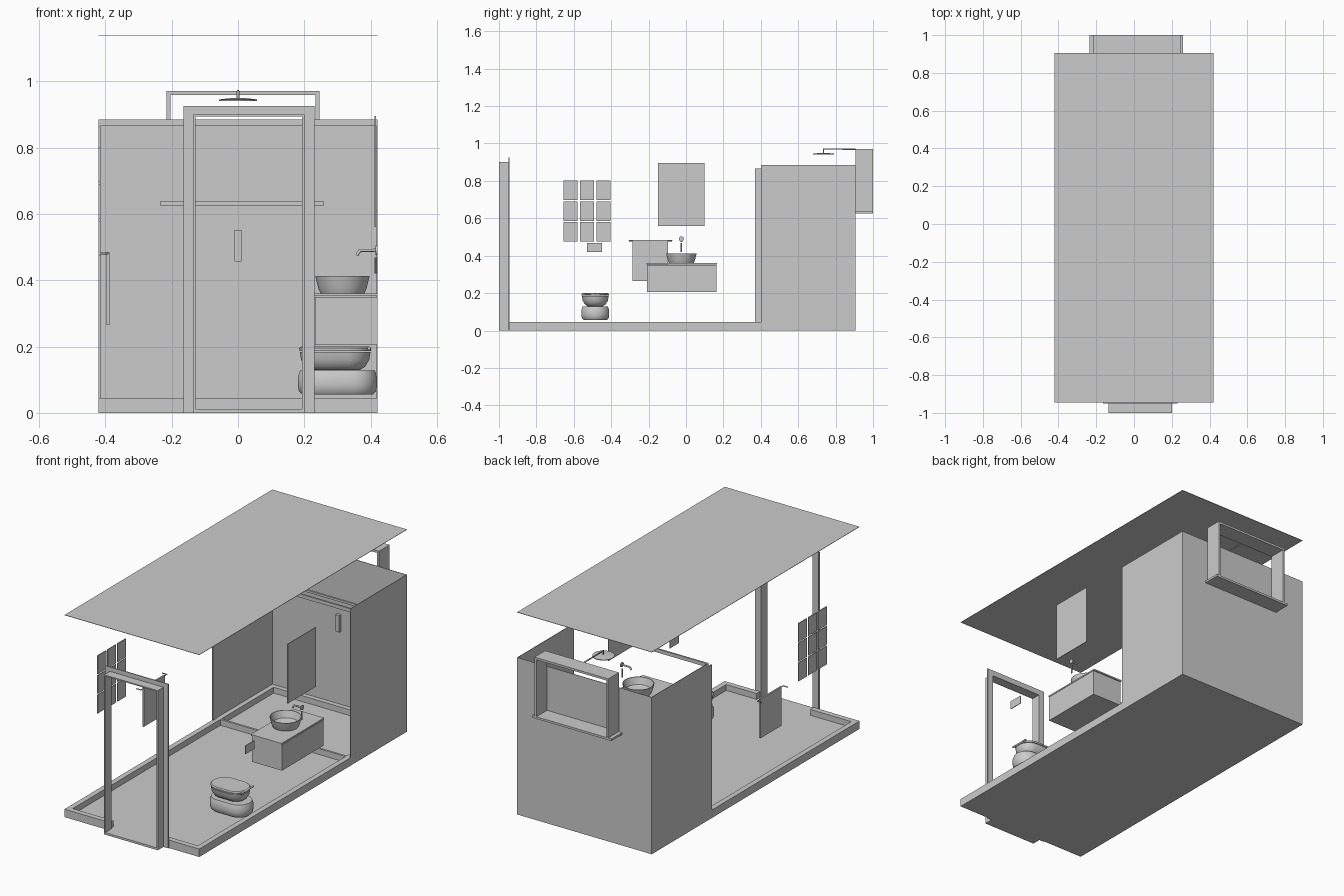
import bpy
import bmesh
import math

if "Cube" in bpy.data.objects:
    bpy.data.objects.remove(bpy.data.objects["Cube"])

# One plain grey for the whole room
grey = bpy.data.materials.new("light grey")
grey.use_nodes = True
grey.diffuse_color = (0.6, 0.6, 0.6, 1)
grey.node_tree.nodes["Principled BSDF"].inputs["Base Color"].default_value = grey.diffuse_color


def finish(name, bm, smooth=False):
    bmesh.ops.recalc_face_normals(bm, faces=bm.faces)
    mesh = bpy.data.meshes.new(name)
    bm.to_mesh(mesh)
    bm.free()
    mesh.materials.append(grey)
    obj = bpy.data.objects.new(name, mesh)
    bpy.context.scene.collection.objects.link(obj)
    if smooth:
        bpy.ops.object.select_all(action='DESELECT')
        obj.select_set(True)
        bpy.context.view_layer.objects.active = obj
        bpy.ops.object.shade_smooth_by_angle(angle=math.radians(35))
    return obj


def box(name, x, y, z):
    """Box between the given (low, high) ranges."""
    bm = bmesh.new()
    bmesh.ops.create_cube(bm, size=1)
    for v in bm.verts:
        for i, (lo, hi) in enumerate((x, y, z)):
            v.co[i] = hi if v.co[i] > 0 else lo
    return finish(name, bm)


def loft(name, centre, rings, stretch=0.0, steps=32):
    """Stack of (radius, z) stadium rings, lengthened along x by stretch."""
    bm = bmesh.new()
    loops = []
    for r, z in rings:
        loop = []
        for i in range(steps):
            a = math.tau * (i + 0.5) / steps
            shift = math.copysign(stretch, math.cos(a))
            loop.append(bm.verts.new((centre[0] + r * math.cos(a) + shift,
                                      centre[1] + r * math.sin(a), z)))
        loops.append(loop)
    for low, high in zip(loops, loops[1:]):
        for i in range(steps):
            j = (i + 1) % steps
            bm.faces.new((low[i], low[j], high[j], high[i]))
    bm.faces.new(loops[0])
    bm.faces.new(loops[-1])
    return finish(name, bm, True)


def pipe(name, points, radius):
    curve = bpy.data.curves.new(name, 'CURVE')
    curve.dimensions = '3D'
    curve.bevel_depth = radius
    curve.bevel_resolution = 2
    curve.use_fill_caps = True
    spline = curve.splines.new('POLY')
    spline.points.add(len(points) - 1)
    for p, co in zip(spline.points, points):
        p.co = (*co, 1)
    curve.materials.append(grey)
    obj = bpy.data.objects.new(name, curve)
    bpy.context.scene.collection.objects.link(obj)
    return obj


W, FRONT, BACK, SHOWER = 0.42, -0.945, 0.905, 0.4
RIM, WALL_TOP, THIN = 0.045, 0.885, 0.003
DOOR_L, DOOR_R = -0.135, 0.2

# Floor tray with a raised rim, open at the doorway
box("floor", (-W, W), (FRONT, BACK), (0, 0.012))
for side, s in (("left", 1), ("right", -1)):
    box("rim_" + side, sorted((s * W, s * (W - 0.03))), (FRONT, BACK), (0, RIM))
box("rim_back", (-W, W), (BACK - 0.03, BACK), (0, RIM))
box("rim_front_a", (-W, DOOR_L), (FRONT, FRONT + 0.03), (0, RIM))
box("rim_front_b", (DOOR_R, W), (FRONT, FRONT + 0.03), (0, RIM))
box("ceiling", (-W, W), (FRONT, BACK), (1.138, 1.14))

# Shower walls, kerb and header
for side, s in (("left", 1), ("right", -1)):
    box("shower_wall_" + side, sorted((s * W, s * (W - THIN))), (SHOWER, BACK), (RIM, WALL_TOP))
box("shower_wall_back", (-W, W), (BACK - THIN, BACK), (RIM, WALL_TOP))
box("shower_kerb", (-W, W), (SHOWER, SHOWER + 0.012), (0.01, RIM))
box("shower_header", (-W, W), (SHOWER, SHOWER + 0.01), (0.865, WALL_TOP))
box("shower_post", (-W, -W + 0.006), (SHOWER - 0.03, SHOWER), (RIM, 0.865))

# Shower fittings
box("shower_control", (-0.011, 0.011), (BACK - 0.02, BACK), (0.457, 0.552))
pipe("shower_arm", [(0, BACK, 0.97), (0, 0.735, 0.97), (0, 0.735, 0.945)], 0.004)
loft("shower_head", (0, 0.735), [(0.057, 0.941), (0.057, 0.945), (0.015, 0.95)])

# Window box behind the back wall
wx, wz, t = (-0.215, 0.245), (0.635, 0.97), 0.012
box("window_side_a", (wx[0], wx[0] + t), (BACK, 1.0), wz)
box("window_side_b", (wx[1] - t, wx[1]), (BACK, 1.0), wz)
box("window_head", wx, (BACK, 1.0), (wz[1] - t, wz[1]))
box("window_sill", (-0.235, 0.26), (BACK - 0.01, 1.0), (0.625, 0.637))

# Door jambs, casing and threshold
j, c = 0.007, 0.03
for name, y, x0, x1, top, w in (("jamb", (-1.0, FRONT), DOOR_L, DOOR_R, 0.9, j),
                                ("casing", (-0.95, FRONT), DOOR_L - c, DOOR_R + c, 0.925, c)):
    box("door_%s_a" % name, (x0, x0 + w), y, (0, top))
    box("door_%s_b" % name, (x1 - w, x1), y, (0, top))
    box("door_%s_head" % name, (x0, x1), y, (top - w, top))
box("threshold", (DOOR_L, DOOR_R), (-1.0, FRONT), (0, 0.012))

# Vanity, basin, tap and mirror
box("vanity_cabinet", (0.232, W), (-0.208, 0.163), (0.205, 0.35))
box("vanity_top", (0.228, W), (-0.212, 0.167), (0.352, 0.36))
loft("basin", (0.315, -0.025),
     [(0.066, 0.36), (0.073, 0.375), (0.082, 0.412), (0.078, 0.412), (0.065, 0.375), (0.03, 0.366)])
pipe("tap_spout", [(W, -0.025, 0.49), (0.368, -0.025, 0.49), (0.358, -0.025, 0.475)], 0.005)
pipe("tap_rose", [(W, -0.025, 0.49), (W - 0.006, -0.025, 0.49)], 0.014)
pipe("tap_handle", [(W - 0.004, -0.025, 0.42), (W - 0.004, -0.025, 0.468)], 0.004)
box("mirror", (W - 0.008, W - 0.004), (-0.15, 0.1), (0.56, 0.895))

# Toilet with base, bowl, lid, hinge and flush plate
loft("toilet_base", (0.3, -0.485),
     [(0.062, 0.055), (0.072, 0.066), (0.075, 0.085), (0.075, 0.108), (0.068, 0.128)], 0.045)
loft("toilet_bowl", (0.293, -0.485),
     [(0.04, 0.129), (0.056, 0.14), (0.068, 0.16), (0.072, 0.184)], 0.035)
loft("toilet_lid", (0.293, -0.485), [(0.073, 0.187), (0.074, 0.195), (0.068, 0.2)], 0.035)
pipe("toilet_hinge", [(0.395, -0.54, 0.195), (0.395, -0.43, 0.195)], 0.005)
box("flush_plate", (W - 0.006, W - 0.002), (-0.53, -0.45), (0.42, 0.467))

# Grid of square panels on the right wall
for col in range(3):
    for row in range(3):
        y, z = -0.655 + col * 0.088, 0.475 + row * 0.111
        box("wall_panel", (-W, -W + 0.005), (y, y + 0.075), (z, z + 0.104))

# Towel rail and towel
pipe("towel_rail", [(-W, -0.305, 0.48), (-0.392, -0.305, 0.48),
                    (-0.392, -0.075, 0.48), (-W, -0.075, 0.48)], 0.003)
box("towel", (-0.397, -0.388), (-0.285, -0.095), (0.265, 0.485))
